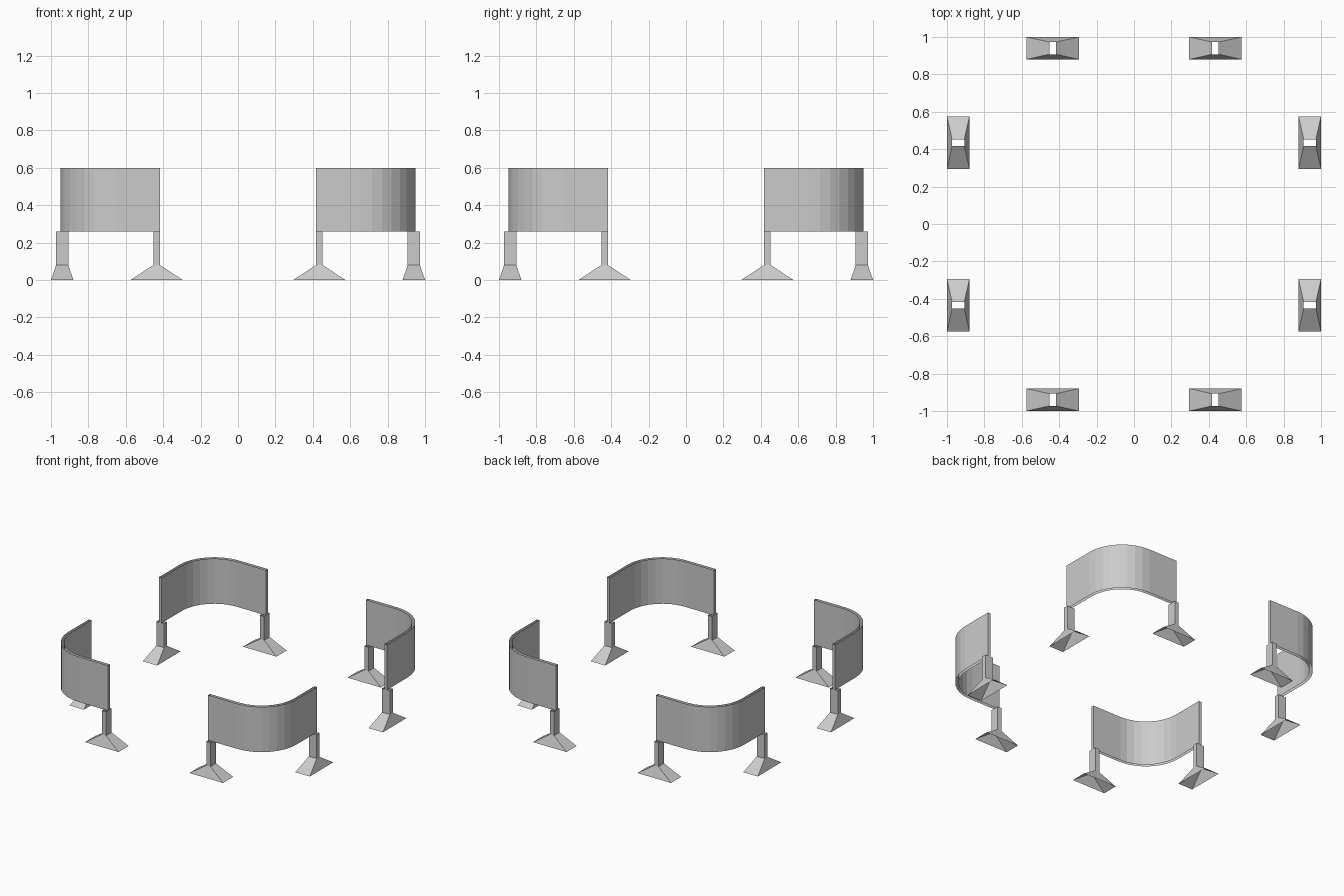
import bpy, bmesh
from math import sin, cos, pi
from mathutils import Matrix

cube = bpy.data.objects.get("Cube")
if cube:
    bpy.data.objects.remove(cube)

grey = bpy.data.materials.new("light_grey")
grey.use_nodes = True
grey.diffuse_color = (0.6, 0.6, 0.6, 1)
grey.node_tree.nodes["Principled BSDF"].inputs["Base Color"].default_value = (0.6, 0.6, 0.6, 1)

OUTER, INNER = 0.95, 0.928      # panel sheet distances from the centre
END, RADIUS, STEPS = 0.417, 0.29, 8
PANEL_Z, TOP_Z, FOOT_Z = 0.26, 0.6, 0.08
POST_X, POST_Y = 0.435, 0.94


def skin(name, rings, turn):
    """Join matching rings of points with side walls, open at top and bottom."""
    bm = bmesh.new()
    loops = [[bm.verts.new(p) for p in ring] for ring in rings]
    for a, b in zip(loops, loops[1:]):
        n = len(a)
        for i in range(n):
            j = (i + 1) % n
            bm.faces.new((a[i], a[j], b[j], b[i]))
    bmesh.ops.recalc_face_normals(bm, faces=bm.faces)
    bm.transform(turn)
    mesh = bpy.data.meshes.new(name)
    bm.to_mesh(mesh)
    bm.free()
    mesh.materials.append(grey)
    obj = bpy.data.objects.new(name, mesh)
    bpy.context.collection.objects.link(obj)


def rectangle(hx, hy, z):
    return [(POST_X + sx * hx, -POST_Y + sy * hy, z)
            for sx, sy in ((-1, -1), (1, -1), (1, 1), (-1, 1))]


def corner_path(dist):
    """Plan line of a sheet: straight, rounded corner, straight."""
    c = OUTER - RADIUS
    r = dist - c
    arc = [(c + r * sin(i * pi / 2 / STEPS), -c - r * cos(i * pi / 2 / STEPS))
           for i in range(STEPS + 1)]
    return [(END, -dist)] + arc + [(dist, -END)]


# Four identical corners, each a curved panel on two posts
outline = corner_path(OUTER) + corner_path(INNER)[::-1]
swap = Matrix(((0, -1, 0, 0), (-1, 0, 0, 0), (0, 0, 1, 0), (0, 0, 0, 1)))
corners = ("front_left", "back_left", "back_right", "front_right")
for k, corner in enumerate(corners):
    turn = Matrix.Rotation(k * pi / 2, 4, "Z")
    skin(corner + "_panel", [[(x, y, z) for x, y in outline] for z in (PANEL_Z, TOP_Z)], turn)
    for side, m in (("first", turn), ("second", turn @ swap)):
        skin(f"{corner}_{side}_foot",
             [rectangle(0.14, 0.06, 0), rectangle(0.0175, 0.0325, FOOT_Z)], m)
        skin(f"{corner}_{side}_post",
             [rectangle(0.0175, 0.0325, FOOT_Z), rectangle(0.0175, 0.0325, PANEL_Z)], m)
